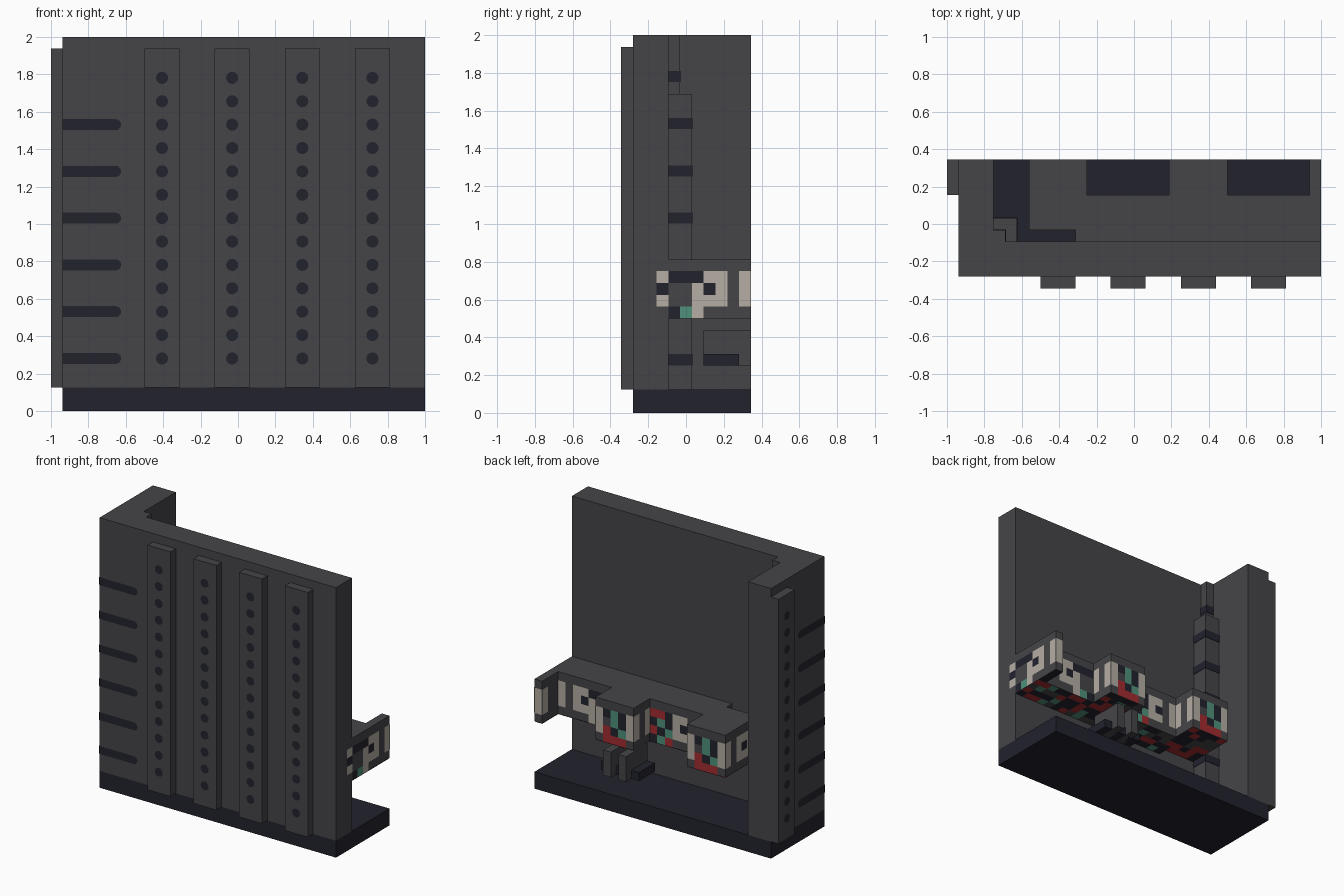
import bpy, bmesh, math, random
from mathutils import Vector

cube = bpy.data.objects.get("Cube")
if cube:
    bpy.data.objects.remove(cube, do_unlink=True)

U = 1 / 16          # block size
LIFT = 0.003        # height of painted plates above a surface


def material(name, r, g, b):
    m = bpy.data.materials.new(name)
    m.use_nodes = True
    m.diffuse_color = (r, g, b, 1)
    for n in m.node_tree.nodes:
        if n.type == 'BSDF_PRINCIPLED':
            n.inputs["Base Color"].default_value = (r, g, b, 1)
            n.inputs["Roughness"].default_value = 0.9
    return m


GREY = material("dark_grey", 0.06, 0.06, 0.066)
NAVY = material("dark_navy", 0.016, 0.016, 0.027)
BEIGE = material("warm_beige", 0.46, 0.42, 0.37)
GREEN = material("sea_green", 0.078, 0.283, 0.195)
RED = material("deep_red", 0.36, 0.026, 0.03)
KEY = {"N": NAVY, "B": BEIGE, "G": GREEN, "R": RED, "g": GREY}


def at(i, j, k):
    """Block grid to model space."""
    return Vector((i * U - 1, j * U - 5.5 * U, k * U))


def finish(name, bm, mats):
    me = bpy.data.meshes.new(name)
    bm.to_mesh(me)
    bm.free()
    for m in mats:
        me.materials.append(m)
    ob = bpy.data.objects.new(name, me)
    bpy.context.collection.objects.link(ob)
    return ob


def prism(name, outline, k0, k1, mat):
    """Extrude a floor outline between two heights."""
    bm = bmesh.new()
    face = bm.faces.new([bm.verts.new(at(i, j, k0)) for i, j in outline])
    up = bmesh.ops.extrude_face_region(bm, geom=[face])["geom"]
    verts = [v for v in up if isinstance(v, bmesh.types.BMVert)]
    bmesh.ops.translate(bm, verts=verts, vec=(0, 0, (k1 - k0) * U))
    bmesh.ops.recalc_face_normals(bm, faces=bm.faces)
    return finish(name, bm, [mat])


def box(name, i0, i1, j0, j1, k0, k1, mat):
    return prism(name, [(i0, j0), (i1, j0), (i1, j1), (i0, j1)], k0, k1, mat)


def plates(name, polys, normal):
    """Flat painted shapes: list of (material, points), facing one way."""
    n = Vector(normal)
    mats = list(dict.fromkeys(m for m, _ in polys))
    bm = bmesh.new()
    for m, pts in polys:
        f = bm.faces.new([bm.verts.new(p + n * LIFT) for p in pts])
        f.normal_update()
        if f.normal.dot(n) < 0:
            f.normal_flip()
        f.material_index = mats.index(m)
    return finish(name, bm, mats)


def arc(radius, start, end, steps):
    return [(radius * math.cos(a), radius * math.sin(a))
            for a in (start + (end - start) * s / steps for s in range(steps + 1))]


# Base and L-shaped wall with its stepped inner corner
box("base", 1, 32, 1, 11, 0, 2, NAVY)
prism("wall", [(1, 1), (32, 1), (32, 4), (5, 4), (5, 5), (4, 5), (4, 11), (1, 11)],
      2, 32, GREY)
box("corner_column", 4, 6, 4, 6, 2, 27, GREY)

# Front ribs and side rib with rows of round holes
HOLES = [4.5 + 2 * n for n in range(13)]
ring = arc(0.52, 0, math.tau * 15 / 16, 15)
for n in range(4):
    i = 8 + 6 * n
    box(f"front_rib_{n + 1}", i, i + 3, 0, 1, 2, 31, GREY)
    plates(f"front_rib_holes_{n + 1}",
           [(NAVY, [at(i + 1.5 + a, 0, k + b) for a, b in ring]) for k in HOLES],
           (0, -1, 0))
box("side_rib", 0, 1, 8, 11, 2, 31, GREY)
plates("side_rib_holes",
       [(NAVY, [at(0, 9.5 + a, k + b) for a, b in ring]) for k in HOLES], (-1, 0, 0))

# Vent slots wrapping the outer corner
SLOTS = [4.5 + 4 * n for n in range(6)]
R = 0.47
slot = [(0, -R)] + [(5 - R + a, b) for a, b in
                    arc(R, -math.pi / 2, math.pi / 2, 8)] + [(0, R)]
plates("front_slots", [(NAVY, [at(1 + a, 1, k + b) for a, b in slot]) for k in SLOTS],
       (0, -1, 0))
plates("side_slots", [(NAVY, [at(1, 1 + a, k + b) for a, b in slot]) for k in SLOTS],
       (-1, 0, 0))

# Dark bands around the corner column
e = LIFT / U
for n, k in enumerate(SLOTS):
    box(f"column_band_{n + 1}", 4, 6 + e, 4, 6 + e, k - R, k + R, NAVY)
box("column_top_band", 4, 5 + e, 4, 5 + e, 28.5 - R, 28.5 + R, NAVY)

# Console with recesses along the back
prism("console", [(11, 4), (32, 4), (32, 11), (31, 11), (31, 8), (24, 8), (24, 11),
                  (19, 11), (19, 8), (12, 8), (12, 11), (7, 11), (7, 5), (11, 5)],
      8, 13, GREY)


def paint(name, i, j, di, dj, normal, rows):
    """Paint rows of cells, top down, along one upright console face."""
    polys = []
    for r, row in enumerate(rows):
        k = 12 - len(rows) + (4 - len(rows)) + (len(rows) - r) - 1 if len(rows) < 4 else 11 - r
        k = 11 - r
        for c, key in enumerate(row):
            if key in KEY:
                a, b = i + di * c, j + dj * c
                polys.append((KEY[key], [at(a, b, k), at(a + di, b + dj, k),
                                         at(a + di, b + dj, k + 1), at(a, b, k + 1)]))
    plates(name, polys, normal)


BACK, EAST, WEST = (0, 1, 0), (1, 0, 0), (-1, 0, 0)
END = ["B.BBNNNB", "B.BNBggN", "B.BBBggB", "....BGN."]
DESK = ["BNGNB", "B.GNB", "BRNGB", ".RRR."]
POST = ["B.B"] * 3
paint("console_end_panel", 32, 11, 0, -1, EAST, END)
paint("arm_tip_panel", 31, 11, 1, 0, BACK, ["B"] * 3)
paint("arm_inner_panel", 31, 11, 0, -1, WEST, ["B.."] * 3)
paint("left_recess_panel", 31, 8, -1, 0, BACK, [row[:7] for row in END])
paint("left_desk_panel", 24, 11, -1, 0, BACK, DESK)
paint("left_desk_side", 24, 8, 0, 1, EAST, POST)
paint("left_desk_inner_side", 19, 11, 0, -1, WEST, POST)
paint("right_recess_panel", 19, 8, -1, 0, BACK,
      ["RRNBB.B", "NGNBN.B", "RNGBB.B", "NGR...."])
paint("right_desk_panel", 12, 11, -1, 0, BACK, DESK)
paint("right_desk_side", 12, 8, 0, 1, EAST, POST)
paint("right_desk_outer_side", 7, 11, 0, -1, WEST, ["B.BBB.", "B.BNB.", "B.BBB."])

# Patchwork of coloured cells under the console
random.seed(4)
cells = []
for i in range(7, 32):
    for j in range(4, 11):
        desk = i < 12 or 19 <= i < 24 or i == 31
        if (j >= 5 or i >= 11) and (j < 8 or desk):
            mat = KEY[random.choice("RRRNNNgggG")]
            cells.append((mat, [at(i, j, 8), at(i + 1, j, 8),
                                at(i + 1, j + 1, 8), at(i, j + 1, 8)]))
plates("console_underside", cells, (0, 0, -1))

# Two levers and a foot bar below the left desk
for side, i in (("left", 22), ("right", 20)):
    box(f"{side}_lever", i, i + 1, 7, 11, 4, 7, GREY)
box("foot_bar", 19, 24, 7, 10, 4, 5, NAVY)
